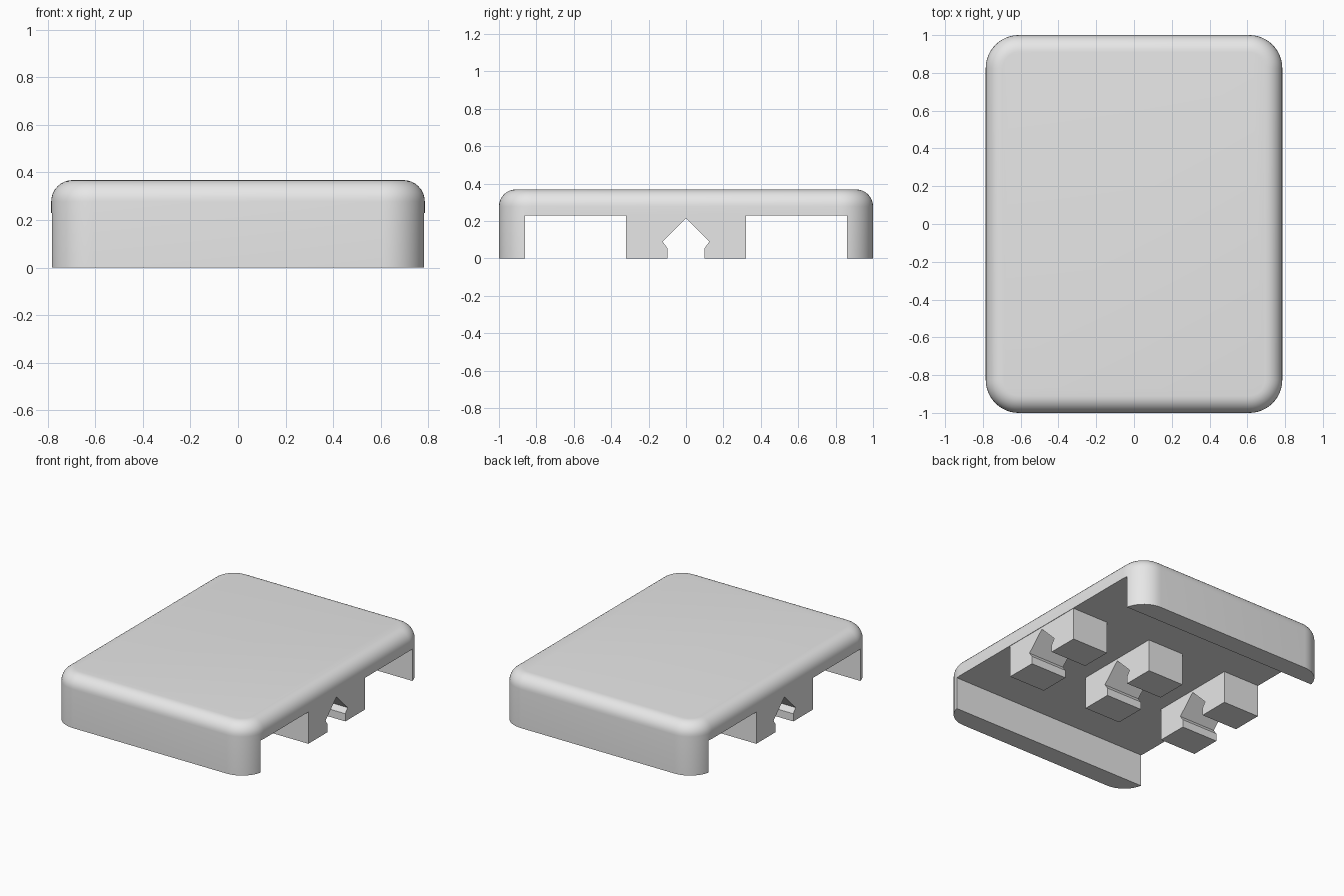
import bpy
import bmesh
from math import radians

cube = bpy.data.objects.get("Cube")
if cube:
    bpy.data.objects.remove(cube, do_unlink=True)

HALF_X, HALF_Y, HEIGHT = 0.785, 1.0, 0.368
ROOF_Z, WALL_Y = 0.23, 0.86

grey = bpy.data.materials.new("light_grey")
grey.use_nodes = True
grey.diffuse_color = (0.8, 0.8, 0.8, 1)
grey.node_tree.nodes["Principled BSDF"].inputs["Base Color"].default_value = grey.diffuse_color


def make_object(name, bm):
    bmesh.ops.recalc_face_normals(bm, faces=bm.faces)
    mesh = bpy.data.meshes.new(name)
    bm.to_mesh(mesh)
    bm.free()
    mesh.materials.append(grey)
    obj = bpy.data.objects.new(name, mesh)
    bpy.context.collection.objects.link(obj)
    return obj


def box(low, high):
    bm = bmesh.new()
    bmesh.ops.create_cube(bm, size=1)
    for v in bm.verts:
        v.co = [a if c < 0 else b for c, a, b in zip(v.co, low, high)]
    return bm


def extrude_along_x(name, profile, x0, x1):
    bm = bmesh.new()
    face = bm.faces.new([bm.verts.new((x0, y, z)) for y, z in profile])
    result = bmesh.ops.extrude_face_region(bm, geom=[face])
    for item in result["geom"]:
        if isinstance(item, bmesh.types.BMVert):
            item.co.x = x1
    return make_object(name, bm)


# Cover: slab with rounded corners and a rounded top rim
bm = box((-HALF_X, -HALF_Y, 0), (HALF_X, HALF_Y, HEIGHT))
upright = [e for e in bm.edges if abs(e.verts[0].co.z - e.verts[1].co.z) > 0.1]
bmesh.ops.bevel(bm, geom=upright, offset=0.175, segments=12, profile=0.5, affect='EDGES')
rim = [e for e in bm.edges if all(v.co.z > HEIGHT - 0.001 for v in e.verts)]
bmesh.ops.bevel(bm, geom=rim, offset=0.09, segments=8, profile=0.5, affect='EDGES')
cover = make_object("cover", bm)

# Open channel running through the underside from side to side
channel = make_object("channel_cutter", box((-1, -WALL_Y, -0.1), (1, WALL_Y, ROOF_Z)))
channel.hide_render = True
cut = cover.modifiers.new("channel", 'BOOLEAN')
cut.operation = 'DIFFERENCE'
cut.solver = 'EXACT'
cut.object = channel
bpy.ops.object.select_all(action='DESELECT')
bpy.context.view_layer.objects.active = cover
cover.select_set(True)
bpy.ops.object.modifier_apply(modifier=cut.name)
bpy.data.objects.remove(channel, do_unlink=True)
bpy.ops.object.shade_smooth_by_angle(angle=radians(30))

# Three snap clips with a pointed notch, in a row under the roof
half = [(0, 0.215), (0.125, 0.09), (0.1, 0.055), (0.1, 0), (0.32, 0), (0.32, ROOF_Z)]
clip_profile = half + [(-y, z) for y, z in reversed(half[1:])]
for name, centre in (("right_clip", -0.64), ("middle_clip", 0), ("left_clip", 0.64)):
    extrude_along_x(name, clip_profile, centre - 0.142, centre + 0.142)
